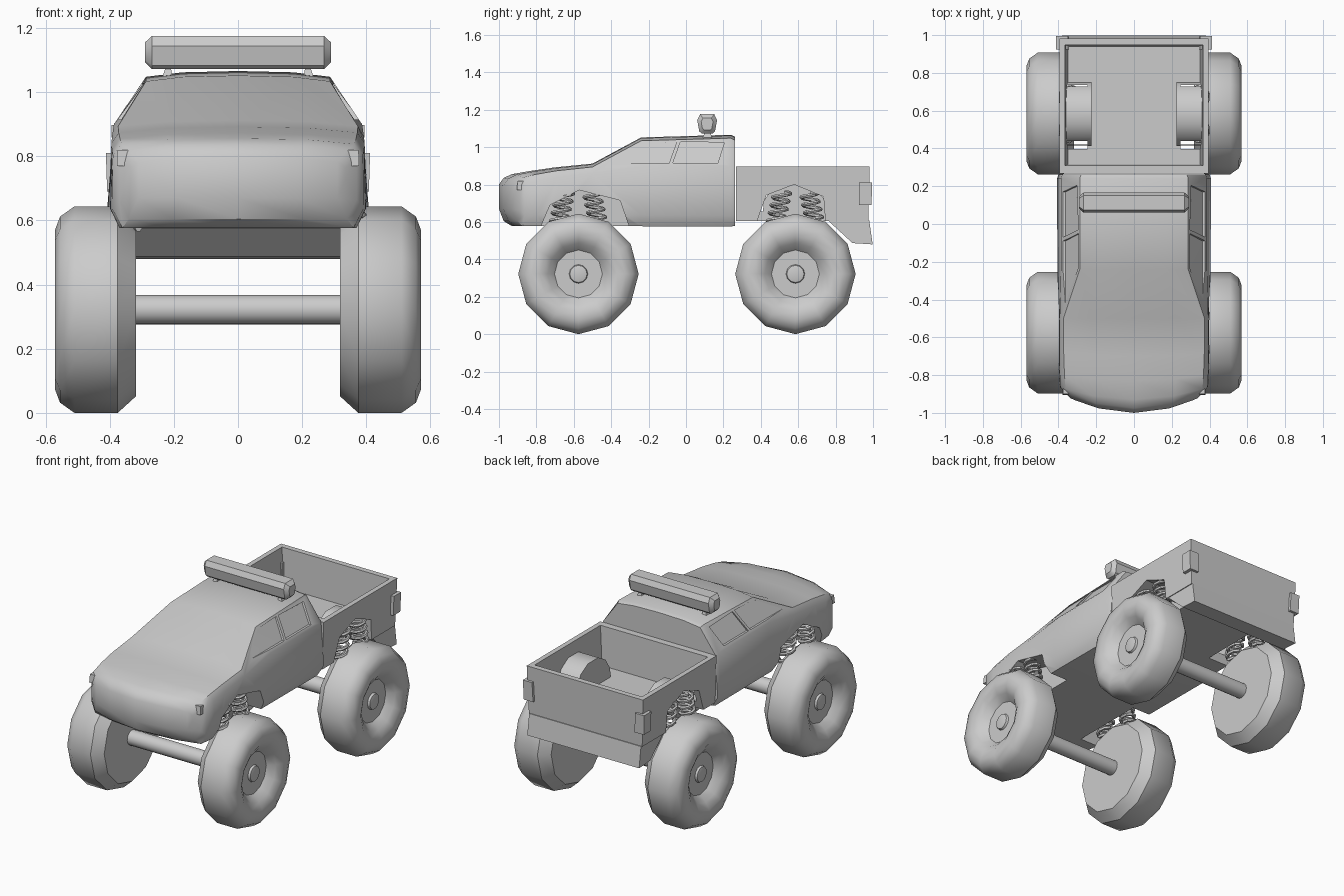
import bpy, bmesh, math
from mathutils import Vector

if "Cube" in bpy.data.objects:
    bpy.data.objects.remove(bpy.data.objects["Cube"])

smooth, cutters = [], []


def loft(name, rings, caps=None, mirror=False, cutter=False):
    """Skin closed rings of points, capping both ends."""
    bm = bmesh.new()
    vs = [[bm.verts.new(p) for p in r] for r in rings]
    n = len(vs[0])
    for a, b in zip(vs, vs[1:]):
        for i in range(n):
            j = (i + 1) % n
            bm.faces.new((a[i], a[j], b[j], b[i]))
    for ring in (vs[0], vs[-1]):
        for c in caps or [range(n)]:
            bm.faces.new([ring[i] for i in c])
    bmesh.ops.recalc_face_normals(bm, faces=bm.faces)
    me = bpy.data.meshes.new(name)
    bm.to_mesh(me)
    bm.free()
    ob = bpy.data.objects.new(name, me)
    bpy.context.collection.objects.link(ob)
    if mirror:
        m = ob.modifiers.new("mirror", 'MIRROR')
        m.use_mirror_merge = False
        m.use_axis = (True, False, False)
        m.mirror_object = None
    if cutter:
        ob.hide_render = True
        cutters.append(ob)
    else:
        smooth.append(ob)
    return ob


def prism(name, prof, x0, x1, **kw):
    """Side profile (y, z) extruded along x; x0 may depend on z."""
    f = x0 if callable(x0) else (lambda z: x0)
    return loft(name, [[(f(z), y, z) for y, z in prof], [(x1, y, z) for y, z in prof]], **kw)


def block(name, low, high, **kw):
    """Tapered box from two rectangles (x0, x1, y0, y1, z)."""
    return loft(name, [[(a, c, z), (b, c, z), (b, d, z), (a, d, z)] for a, b, c, d, z in (low, high)], **kw)


def boolean(ob, other, op='DIFFERENCE'):
    m = ob.modifiers.new("bool", 'BOOLEAN')
    m.operation, m.solver, m.object = op, 'EXACT', other


# Cab and hood: y, nose bow, floor z, half widths (floor, side, belt), belt z, top half width, top z
sections = [
    (-1.0, .11, .67, .31, .335, .335, .765, .31, .80),
    (-.975, .10, .605, .34, .37, .37, .79, .34, .836),
    (-.93, .07, .577, .36, .392, .39, .805, .362, .856),
    (-.83, .035, .577, .37, .398, .393, .82, .368, .873),
    (-.70, .015, .577, .37, .40, .395, .84, .372, .892),
    (-.50, 0, .577, .37, .40, .393, .86, .374, .912),
    (-.24, 0, .577, .37, .405, .387, .90, .287, 1.052),
    (.24, 0, .575, .37, .408, .387, .90, .287, 1.066),
    (.263, 0, .58, .365, .40, .38, .90, .28, 1.055),
]
rings = []
for y, bow, zb, wb, ws, wl, zl, wt, zt in sections:
    half = [(0, zb), (.6 * wb, zb), (wb, zb), (ws, zb + .06),
            (wl, zl), (wt, zt - .018), (.6 * wt, zt - .004), (0, zt)]
    full = half + [(-x, z) for x, z in half[-2:0:-1]]
    rings.append([(x, y + bow * (x / .4) ** 2, z) for x, z in full])
right = [(0, 1, 6, 7), (1, 2, 5, 6), (2, 3, 4, 5)]
cab = loft("cab_body", rings, caps=right + [tuple((14 - i) % 14 for i in c) for c in right])

# Front wheel arches and side windows
boolean(cab, prism("front_arch_cutter", [(-.78, .5), (-.775, .577), (-.727, .69), (-.572, .77),
                                         (-.353, .715), (-.305, .577), (-.30, .5)],
                   .25, .6, mirror=True, cutter=True))
panes = [[(-.42, .915), (-.235, 1.022), (-.05, 1.028), (-.09, .915)],
         [(-.07, .915), (-.03, 1.028), (.205, 1.025), (.17, .915)]]
for i, p in enumerate(panes):
    boolean(cab, prism(f"window_cutter_{i}", p, lambda z: .373 - .68 * (z - .9), .6, mirror=True, cutter=True))

# Cargo bed with inner wheel housings
bed = block("cargo_bed", (-.385, .385, .268, .975, .605), (-.395, .395, .268, .982, .897))
boolean(bed, block("bed_cutter", (-.35, .35, .315, .94, .655), (-.368, .368, .308, .95, .95), cutter=True))
boolean(bed, prism("housing_shape", [(.41, .62), (.415, .71), (.46, .78), (.53, .82), (.63, .82),
                                     (.70, .78), (.745, .71), (.75, .62)],
                   .225, .375, mirror=True, cutter=True), 'UNION')
boolean(bed, prism("rear_arch_cutter", [(.375, .5), (.38, .605), (.43, .743), (.578, .80),
                                        (.735, .735), (.745, .605), (.75, .5)],
                   .245, .6, mirror=True, cutter=True))

# Rear bumper, lamps
prism("rear_bumper", [(.76, .607), (.89, .487), (.998, .48), (.98, .607)], -.38, .38)
block("tail_lamp", (.345, .408, .925, .992, .69), (.35, .412, .925, .995, .81), mirror=True)
block("headlamp", (.30, .378, -.905, -.83, .77), (.30, .376, -.90, -.83, .82), mirror=True)

# Roof light bar on two feet
def bar_ring(x, s):
    pts = [(.038, .052), (.053, .02), (.042, -.04), (.028, -.052)]
    pts += [(-a, b) for a, b in reversed(pts)]
    return [(x, .113 + a * s, 1.124 + b * s) for a, b in pts]


loft("roof_light_bar", [bar_ring(-.29, .6), bar_ring(-.268, 1), bar_ring(.268, 1), bar_ring(.29, .6)])
block("light_bar_foot", (.205, .235, .09, .14, 1.05), (.21, .225, .10, .13, 1.08), mirror=True)


# Wheels and axles: turned around the x axis
def turned(name, prof, y, sides, **kw):
    ang = [2 * math.pi * i / sides for i in range(sides)]
    return loft(name, [[(x, y + r * math.sin(a), .322 - r * math.cos(a)) for a in ang] for x, r in prof], **kw)


for pos, y in (("front", -.575), ("rear", .585)):
    turned(f"{pos}_wheel", [(.318, .27), (.375, .322), (.51, .322), (.555, .29), (.57, .25), (.568, .205),
                            (.545, .165), (.505, .128)], y, 12, mirror=True)
    turned(f"{pos}_hub", [(.50, .052), (.518, .046), (.522, .03)], y, 12, mirror=True)
    turned(f"{pos}_axle", [(-.33, .046), (.33, .046)], y, 16)

# Coil springs, a splayed pair above each wheel
cu = bpy.data.curves.new("springs", 'CURVE')
cu.dimensions = '3D'
cu.bevel_depth, cu.bevel_resolution, cu.use_fill_caps = .011, 1, True
for side in (-1, 1):
    for y in (-.575, .585):
        for d in (-1, 1):
            top, low = Vector((.35 * side, y + d * .07, .76)), Vector((.35 * side, y + d * .11, .575))
            sp = cu.splines.new('POLY')
            sp.points.add(40)
            for i, p in enumerate(sp.points):
                a = i * math.tau / 9
                v = low.lerp(top, i / 40) + Vector((.04 * math.cos(a), .045 * math.sin(a), 0))
                p.co = (*v, 1)
            sp.use_smooth = True
springs = bpy.data.objects.new("coil_springs", cu)
bpy.context.collection.objects.link(springs)
smooth.append(springs)

# Apply modifiers, drop cutters, shade
bpy.ops.object.select_all(action='DESELECT')
for ob in smooth:
    ob.select_set(True)
bpy.context.view_layer.objects.active = cab
bpy.ops.object.convert(target='MESH')
for c in cutters:
    bpy.data.objects.remove(c, do_unlink=True)
bpy.ops.object.shade_smooth_by_angle(angle=math.radians(35))
